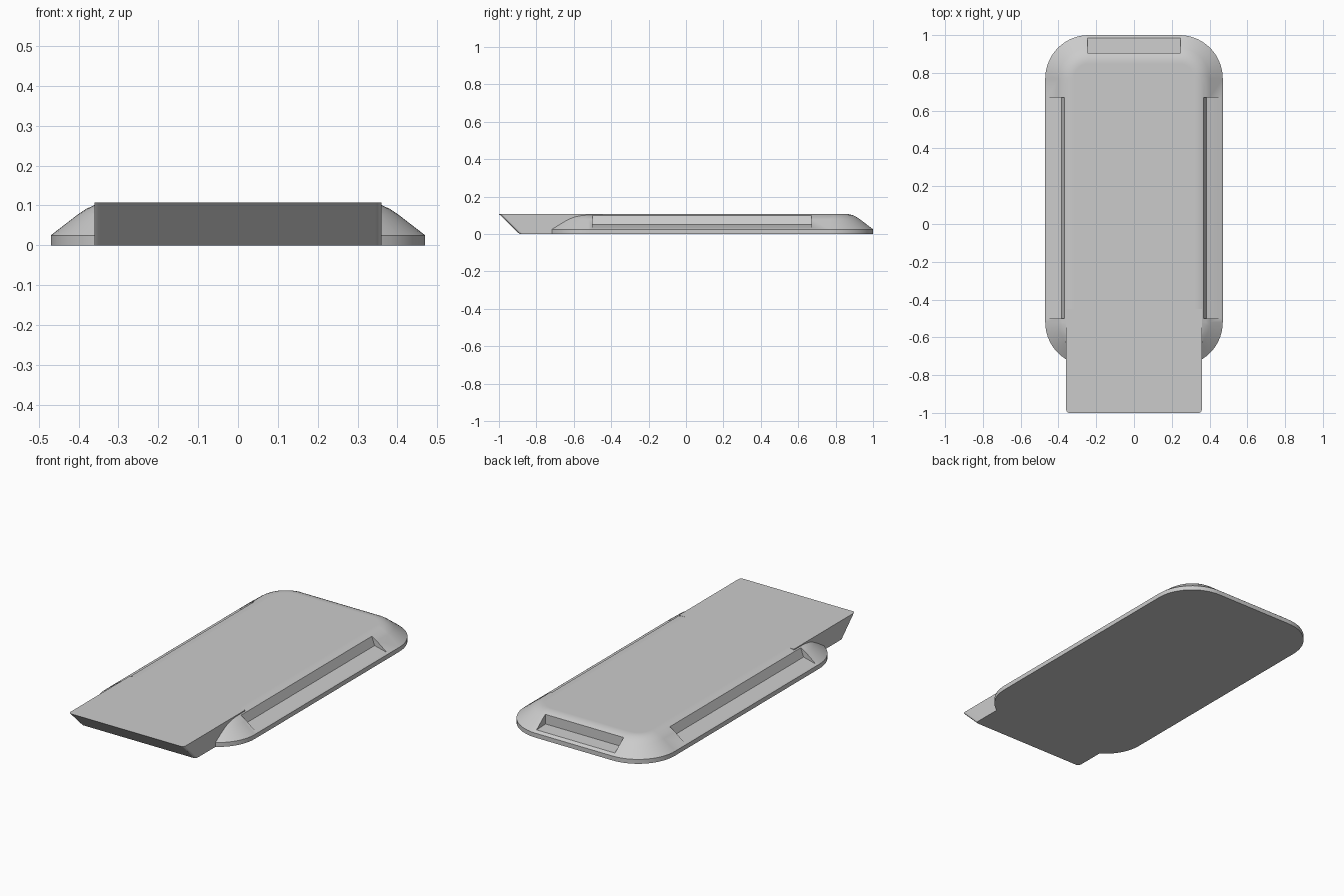
import bpy, bmesh, math
from mathutils import Vector

cube = bpy.data.objects.get("Cube")
if cube:
    bpy.data.objects.remove(cube)

grey = bpy.data.materials.new("plain grey")
grey.use_nodes = True
grey.diffuse_color = (0.6, 0.6, 0.6, 1)
grey.node_tree.nodes["Principled BSDF"].inputs["Base Color"].default_value = (0.6, 0.6, 0.6, 1)


def loft(name, rings, bevel_test=None):
    """Closed solid through rings of matching points."""
    bm = bmesh.new()
    loops = [[bm.verts.new(p) for p in ring] for ring in rings]
    for a, b in zip(loops, loops[1:]):
        for i in range(len(a)):
            j = (i + 1) % len(a)
            bm.faces.new((a[i], a[j], b[j], b[i]))
    bm.faces.new(loops[0][::-1])
    bm.faces.new(loops[-1])
    if bevel_test:
        edges = [e for e in bm.edges if bevel_test(e)]
        bmesh.ops.bevel(bm, geom=edges, offset=0.015, segments=3, profile=0.5, affect='EDGES')
    bmesh.ops.recalc_face_normals(bm, faces=bm.faces[:])
    mesh = bpy.data.meshes.new(name)
    bm.to_mesh(mesh)
    bm.free()
    mesh.materials.append(grey)
    obj = bpy.data.objects.new(name, mesh)
    bpy.context.collection.objects.link(obj)
    return obj


def rounded_ring(inset, z, radius=0.23, steps=14):
    """Rounded rectangle of the body outline, moved inwards."""
    r = radius - inset
    points = []
    for k, (sx, sy) in enumerate([(1, 1), (-1, 1), (-1, -1), (1, -1)]):
        for s in range(steps + 1):
            a = math.pi / 2 * (k + s / steps)
            points.append(Vector((sx * (0.47 - radius) + r * math.cos(a),
                                  0.125 + sy * (0.875 - radius) + r * math.sin(a), z)))
    return points


def combine(target, other, operation):
    mod = target.modifiers.new(operation.lower(), 'BOOLEAN')
    mod.operation = operation
    mod.solver = 'EXACT'
    mod.object = other
    bpy.context.view_layer.objects.active = target
    bpy.ops.object.modifier_apply(modifier=mod.name)
    bpy.data.objects.remove(other)


# Body with a thin rim and a domed shoulder
TOP = 0.107
shoulder = [(0, 0), (0, 0.025), (0.07, 0.079), (0.09, 0.092), (0.11, 0.101), (0.13, 0.106), (0.15, TOP)]
body = loft("body", [rounded_ring(d, z) for d, z in shoulder])

# Tongue with an undercut front
side = [(-1, TOP), (-0.45, TOP), (-0.45, 0), (-0.89, 0)]
tongue = loft("tongue", [[(x, y, z) for y, z in side] for x in (-0.36, 0.36)],
              lambda e: all(v.co.y < -0.8 for v in e.verts)
              and abs(e.verts[0].co.x - e.verts[1].co.x) < 0.01)
combine(body, tongue, 'UNION')

# Long grip recesses on both sides
recess = [(0.357, 0.125), (0.385, 0.05), (0.5, 0.022), (0.5, 0.125)]
for s in (-1, 1):
    cutter = loft("side_recess", [[(s * x, y, z) for x, z in recess] for y in (-0.5, 0.67)])
    combine(body, cutter, 'DIFFERENCE')

# Slot in the rear slope
slot = [(0.905, 0.125), (0.905, 0.04), (0.985, 0.037), (0.985, 0.125)]
cutter = loft("rear_slot", [[(x, y, z) for y, z in slot] for x in (-0.245, 0.245)])
combine(body, cutter, 'DIFFERENCE')

# Smooth shoulder, crisp cuts
bpy.ops.object.select_all(action='DESELECT')
body.select_set(True)
bpy.context.view_layer.objects.active = body
bpy.ops.object.shade_smooth_by_angle(angle=math.radians(25))
weighted = body.modifiers.new("weighted normals", 'WEIGHTED_NORMAL')
weighted.keep_sharp = True
